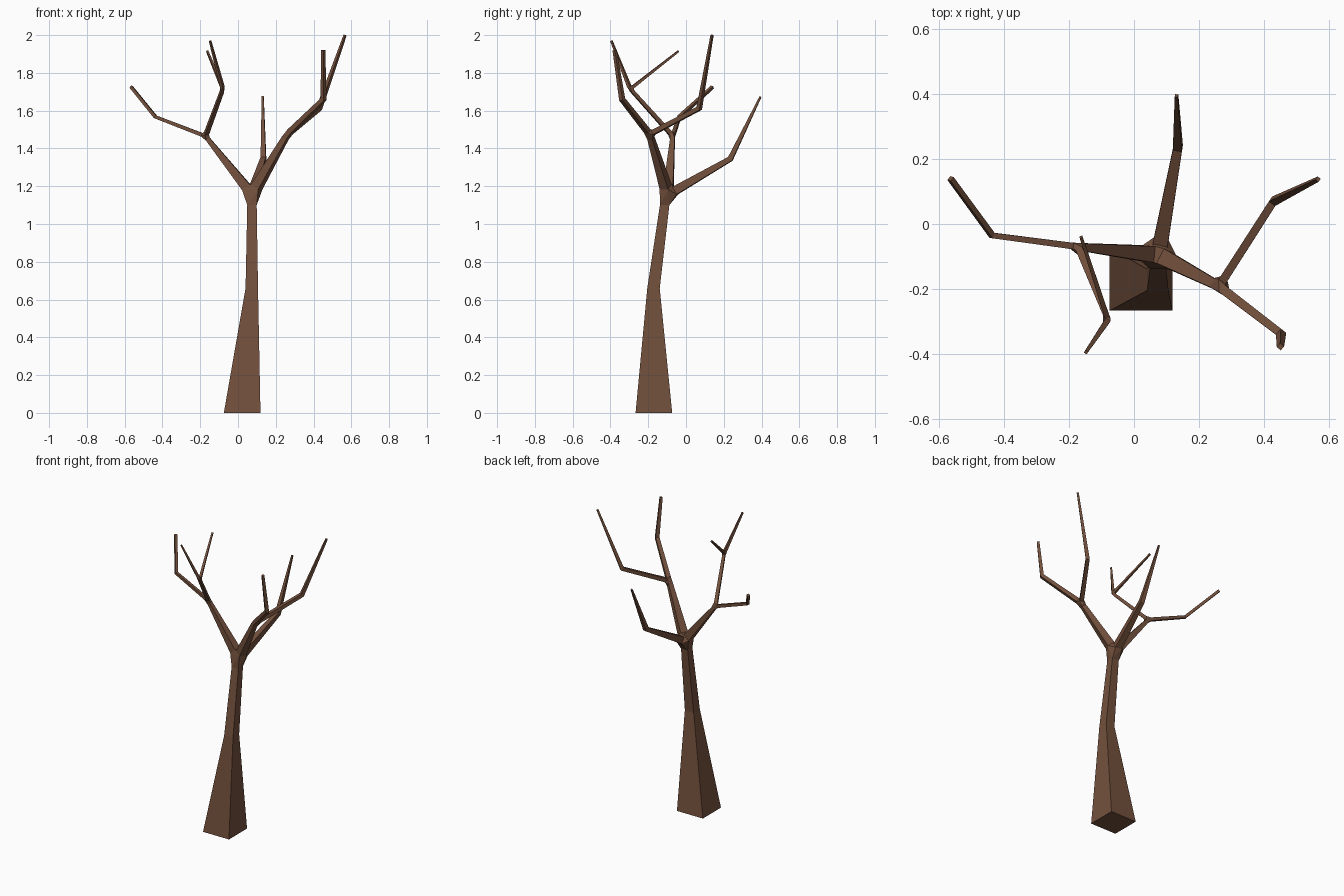
import bpy
import bmesh
from mathutils import Vector

if "Cube" in bpy.data.objects:
    bpy.data.objects.remove(bpy.data.objects["Cube"], do_unlink=True)

bark = bpy.data.materials.new("brown_bark")
bark.use_nodes = True
bark.diffuse_color = (0.17, 0.08, 0.046, 1)
bark.node_tree.nodes["Principled BSDF"].inputs["Base Color"].default_value = bark.diffuse_color

bm = bmesh.new()


def ring(centre, side, up, half):
    """Four corners of a square cross-section."""
    return [bm.verts.new(Vector(centre) + (side * a + up * b) * half)
            for a, b in ((-1, -1), (1, -1), (1, 1), (-1, 1))]


def bridge(a, b):
    for i in range(4):
        j = (i + 1) % 4
        bm.faces.new((a[i], a[j], b[j], b[i]))


def limb(points, halves, start_gap, end_gap=0):
    """Tapered square limb; returns its open first and last rings."""
    pts = [Vector(p) for p in points]
    pts[0] += (pts[1] - pts[0]).normalized() * start_gap
    pts[-1] -= (pts[-1] - pts[-2]).normalized() * end_gap
    dirs = [(b - a).normalized() for a, b in zip(pts, pts[1:])]
    along = dirs[0]
    side = along.cross(Vector((0, 0, 1))).normalized()
    rings = []
    for i, (p, half) in enumerate(zip(pts, halves)):
        now = (dirs[max(i - 1, 0)] + dirs[min(i, len(dirs) - 1)]).normalized()
        side = along.rotation_difference(now) @ side
        along = now
        rings.append(ring(p, side, side.cross(along), half))
    for a, b in zip(rings, rings[1:]):
        bridge(a, b)
    if not end_gap:
        bm.faces.new(rings[-1])
    return rings[0], rings[-1]


def joint(rings):
    """Faceted fork joining the open rings, without inner faces."""
    verts = [v for r in rings for v in r]
    hull = bmesh.ops.convex_hull(bm, input=verts, use_existing_faces=False)
    inner = [f for f in hull["geom"] if isinstance(f, bmesh.types.BMFace)
             and any(all(v in r for v in f.verts) for r in rings)]
    bmesh.ops.delete(bm, geom=inner, context="FACES_ONLY")


# Trunk: flared square foot, narrow waist, leaning top
X, Y = Vector((1, 0, 0)), Vector((0, 1, 0))
trunk = [ring(c, X, Y, h) for c, h in (
    ((0.022, -0.17, 0), 0.097),
    ((0.073, -0.172, 0.66), 0.033),
    ((0.074, -0.113, 1.1), 0.025))]
bm.faces.new(trunk[0])
for lower, upper in zip(trunk, trunk[1:]):
    bridge(lower, upper)

# Fork points
hub = (0.075, -0.095, 1.155)
right_fork = (-0.172, -0.07, 1.465)
right_upper_fork = (-0.08, -0.295, 1.715)
left_fork = (0.262, -0.192, 1.475)

# Main branches
back, _ = limb([hub, (0.135, 0.235, 1.345), (0.131, 0.395, 1.675)],
               [0.023, 0.014, 0.005], 0.045)
right, right_end = limb([hub, right_fork], [0.025, 0.012], 0.05, 0.02)
left, left_end = limb([hub, left_fork], [0.025, 0.015], 0.05, 0.025)
joint([trunk[-1], back, right, left])

# Right side twigs
outer, _ = limb([right_fork, (-0.437, -0.035, 1.567), (-0.565, 0.14, 1.725)],
                [0.01, 0.009, 0.008], 0.02)
inner, inner_end = limb([right_fork, right_upper_fork], [0.011, 0.009], 0.02, 0.015)
joint([right_end, outer, inner])
front_tip, _ = limb([right_upper_fork, (-0.148, -0.395, 1.97)], [0.009, 0.005], 0.015)
back_tip, _ = limb([right_upper_fork, (-0.163, -0.04, 1.915)], [0.008, 0.005], 0.015)
joint([inner_end, front_tip, back_tip])

# Left side twigs
rear, _ = limb([left_fork, (0.43, 0.07, 1.612), (0.567, 0.138, 2.0)],
               [0.013, 0.012, 0.006], 0.025)
fore, _ = limb([left_fork, (0.453, -0.338, 1.66), (0.451, -0.378, 1.92)],
               [0.014, 0.012, 0.008], 0.025)
joint([left_end, rear, fore])

bmesh.ops.recalc_face_normals(bm, faces=bm.faces)
mesh = bpy.data.meshes.new("bare_tree")
bm.to_mesh(mesh)
bm.free()
mesh.materials.append(bark)
tree = bpy.data.objects.new("bare_tree", mesh)
bpy.context.collection.objects.link(tree)
